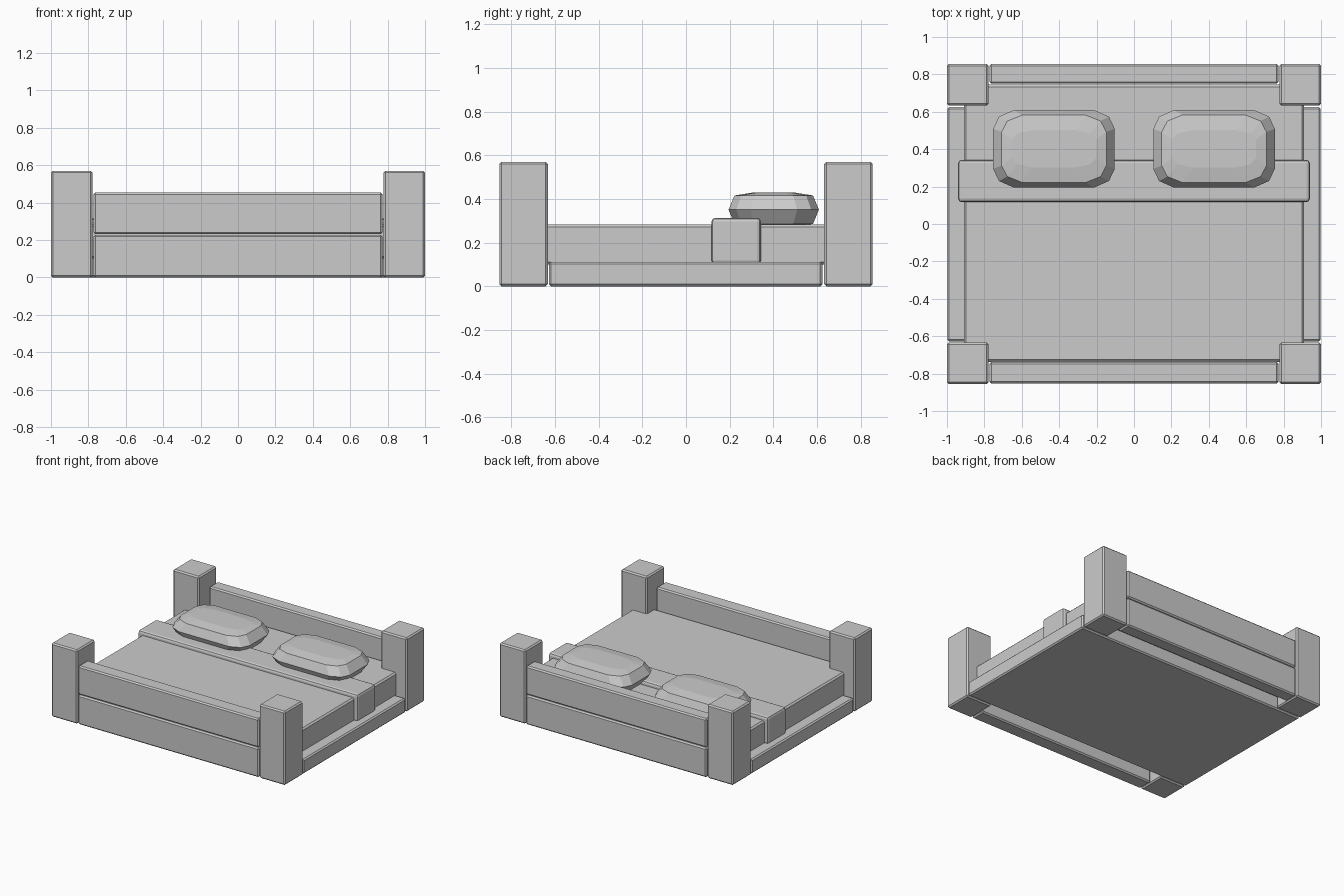
import bpy, bmesh

if "Cube" in bpy.data.objects:
    bpy.data.objects.remove(bpy.data.objects["Cube"])


def box(name, lo, hi, bevel=0.01, segments=1):
    """Bevelled box between two opposite corners."""
    bm = bmesh.new()
    bmesh.ops.create_cube(bm, size=1)
    for v in bm.verts:
        v.co = [(a + b) / 2 + c * (b - a) for a, b, c in zip(lo, hi, v.co)]
    bmesh.ops.bevel(bm, geom=bm.edges[:], offset=bevel, segments=segments,
                    profile=0.5, affect='EDGES')
    return finish(name, bm)


def finish(name, bm):
    bmesh.ops.recalc_face_normals(bm, faces=bm.faces[:])
    mesh = bpy.data.meshes.new(name)
    bm.to_mesh(mesh)
    bm.free()
    obj = bpy.data.objects.new(name, mesh)
    bpy.context.collection.objects.link(obj)
    return obj


def outline(hx, hy, cx, cy):
    """Rectangle with two-facet rounded corners, counter-clockwise."""
    corner = [(hx, hy - cy), (hx - cx * 0.28, hy - cy * 0.35), (hx - cx, hy)]
    pts = []
    for sx, sy in ((1, 1), (-1, 1), (-1, -1), (1, -1)):
        c = corner if sx * sy > 0 else corner[::-1]
        pts += [(sx * x, sy * y) for x, y in c]
    return pts


def pillow(name, x, y, z):
    """Stacked outlines, widest in the middle, capped top and bottom."""
    levels = [(0.225, 0.10, -0.078), (0.28, 0.18, -0.065), (0.325, 0.207, 0),
              (0.28, 0.18, 0.065), (0.225, 0.10, 0.078)]
    bm = bmesh.new()
    rings = [[bm.verts.new((x + px, y + py, z + dz))
              for px, py in outline(hx, hy, 0.11, min(0.1, hy * 0.5))]
             for hx, hy, dz in levels]
    for a, b in zip(rings, rings[1:]):
        for i in range(len(a)):
            j = (i + 1) % len(a)
            bm.faces.new((a[i], a[j], b[j], b[i]))
    bm.faces.new(rings[0][::-1])
    bm.faces.new(rings[-1])
    return finish(name, bm)


# Corner posts
for sx, side in ((-1, "left"), (1, "right")):
    x0, x1 = sorted((sx * 0.778, sx * 1.0))
    box(f"front_post_{side}", (x0, -0.855, 0), (x1, -0.633, 0.57))
    box(f"back_post_{side}", (x0, 0.633, 0), (x1, 0.855, 0.57))

# Two stacked boards at head and foot
for end, y0, y1 in (("foot", -0.853, -0.738), ("head", 0.75, 0.855)):
    box(f"{end}_board_lower", (-0.773, y0, 0), (0.773, y1, 0.228))
    box(f"{end}_board_upper", (-0.773, y0, 0.231), (0.773, y1, 0.453))

# Base slab, mattress and folded blanket
box("base", (-0.998, -0.628, 0), (0.998, 0.625, 0.112))
box("mattress", (-0.91, -0.737, 0.1), (0.91, 0.745, 0.283), 0.012)
box("blanket", (-0.94, 0.117, 0.1), (0.94, 0.343, 0.314), 0.018, 2)

# Pillows
for sx, side in ((-1, "left"), (1, "right")):
    pillow(f"pillow_{side}", sx * 0.428, 0.402, 0.351)
